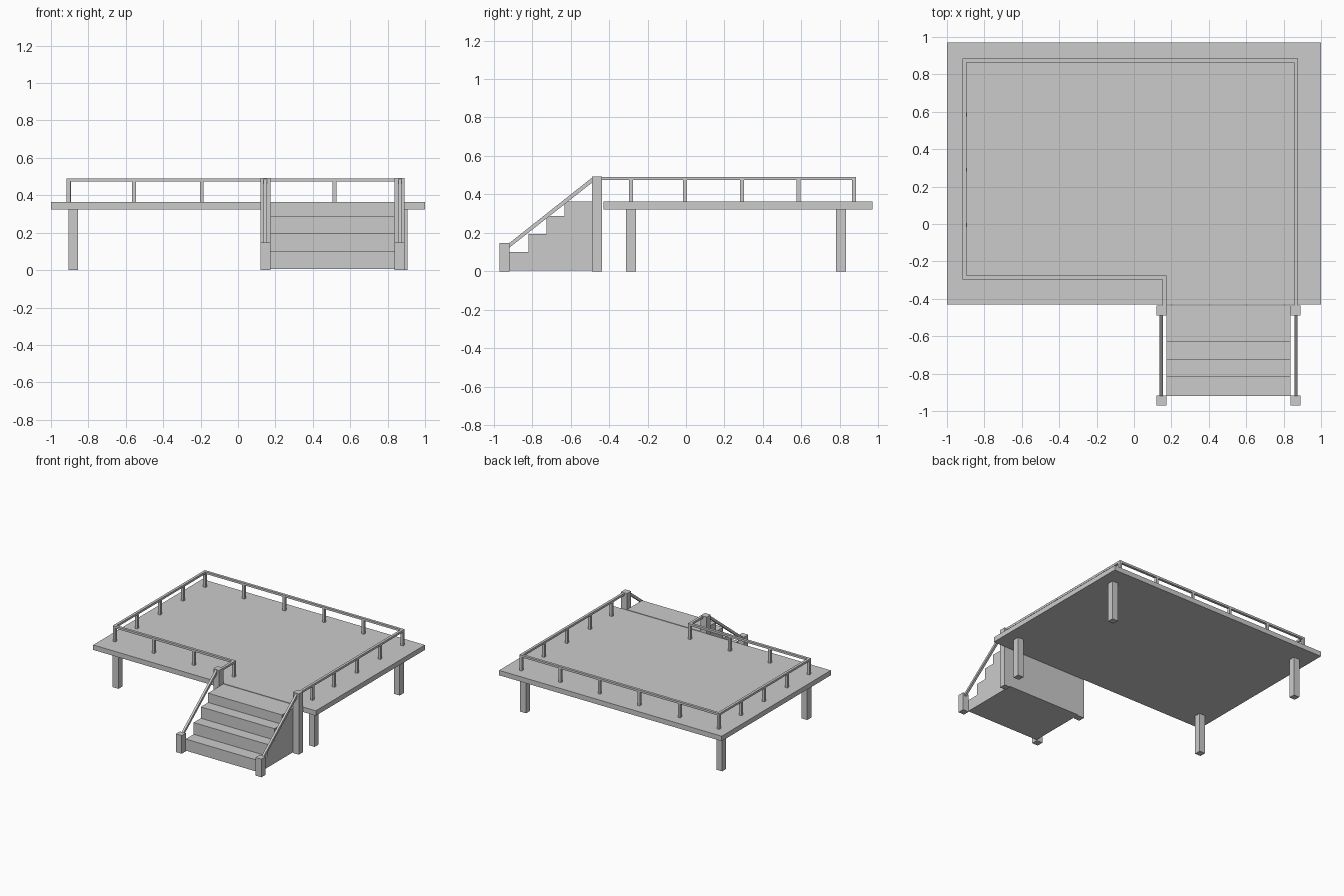
import bpy, bmesh
from mathutils import Vector

if "Cube" in bpy.data.objects:
    bpy.data.objects.remove(bpy.data.objects["Cube"])


def finish(name, bm):
    bmesh.ops.recalc_face_normals(bm, faces=bm.faces)
    me = bpy.data.meshes.new(name)
    bm.to_mesh(me)
    bm.free()
    ob = bpy.data.objects.new(name, me)
    bpy.context.collection.objects.link(ob)
    return ob


def box(name, x0, x1, y0, y1, z0, z1):
    bm = bmesh.new()
    bmesh.ops.create_cube(bm, size=1)
    for v in bm.verts:
        v.co = ((x0 + x1) / 2 + v.co.x * (x1 - x0),
                (y0 + y1) / 2 + v.co.y * (y1 - y0),
                (z0 + z1) / 2 + v.co.z * (z1 - z0))
    return finish(name, bm)


def post(name, x, y, w, z0, z1):
    return box(name, x - w / 2, x + w / 2, y - w / 2, y + w / 2, z0, z1)


def extrude_side(name, profile, x0, x1):
    """Extrude a closed (y, z) profile along x."""
    bm = bmesh.new()
    f = bm.faces.new([bm.verts.new((x0, y, z)) for y, z in profile])
    r = bmesh.ops.extrude_face_region(bm, geom=[f])
    vs = [g for g in r["geom"] if isinstance(g, bmesh.types.BMVert)]
    bmesh.ops.translate(bm, verts=vs, vec=(x1 - x0, 0, 0))
    return finish(name, bm)


def mitred_rail(name, path, w, z0, z1):
    """Sweep a rectangle along a flat path with mitred corners."""
    bm = bmesh.new()
    pts = [Vector(p) for p in path]
    rings = []
    for i, p in enumerate(pts):
        dirs = []
        if i > 0:
            dirs.append((p - pts[i - 1]).normalized())
        if i < len(pts) - 1:
            dirs.append((pts[i + 1] - p).normalized())
        norms = [Vector((-d.y, d.x)) for d in dirs]
        n = sum(norms, Vector((0, 0))).normalized()
        n *= w / 2 / n.dot(norms[0])
        a, b = p + n, p - n
        rings.append([bm.verts.new((q.x, q.y, z)) for q, z in
                      ((a, z0), (b, z0), (b, z1), (a, z1))])
    for r, s in zip(rings, rings[1:]):
        for k in range(4):
            m = (k + 1) % 4
            bm.faces.new((r[k], r[m], s[m], s[k]))
    bm.faces.new(rings[0])
    bm.faces.new(rings[-1])
    return finish(name, bm)


DECK_TOP, RAIL_BOTTOM, RAIL_TOP = 0.363, 0.474, 0.491

# Deck platform and its legs
box("deck", -1, 1, -0.43, 0.97, 0.323, DECK_TOP)
for x in (-0.881, 0.881):
    for y in (-0.286, 0.806):
        post("deck_leg", x, y, 0.052, 0, 0.323)

# Handrail around the deck, open at the stairs
XL, XM, XR, YF, YB = -0.907, 0.163, 0.867, -0.285, 0.874
mitred_rail("deck_handrail",
            [(XM, -0.437), (XM, YF), (XL, YF), (XL, YB), (XR, YB), (XR, -0.437)],
            0.021, RAIL_BOTTOM, RAIL_TOP)

# Balusters under the handrail
columns = (XL, -0.556, -0.194, XM, 0.515, XR)
spots = [(x, YB) for x in columns] + [(x, YF) for x in columns[:4]]
spots += [(x, y) for x in (XL + 0.003, XR) for y in (-0.006, 0.29, 0.585)]
spots.append((XR, YF))
for x, y in spots:
    post("baluster", x, y, 0.021, DECK_TOP, RAIL_BOTTOM)

# Solid stairs
fronts = (-0.92, -0.818, -0.726, -0.632)
heights = (0.1, 0.195, 0.287, DECK_TOP)
profile = [(-0.437, 0.006), (fronts[0], 0.006)]
for i, (y, z) in enumerate(zip(fronts, heights)):
    profile.append((y, z))
    profile.append((fronts[i + 1] if i < 3 else -0.437, z))
extrude_side("stairs", profile, 0.174, 0.837)

# Newel posts and sloped rails on both sides of the stairs
slope = [(-0.485, 0.490), (-0.925, 0.142), (-0.925, 0.118), (-0.485, 0.464)]
for x, rail_x in ((0.147, 0.146), (0.863, 0.866)):
    post("tall_newel_post", x, -0.463, 0.053, 0, 0.493)
    post("short_newel_post", x, -0.944, 0.053, 0, 0.147)
    extrude_side("stair_handrail", slope, rail_x - 0.009, rail_x + 0.009)
